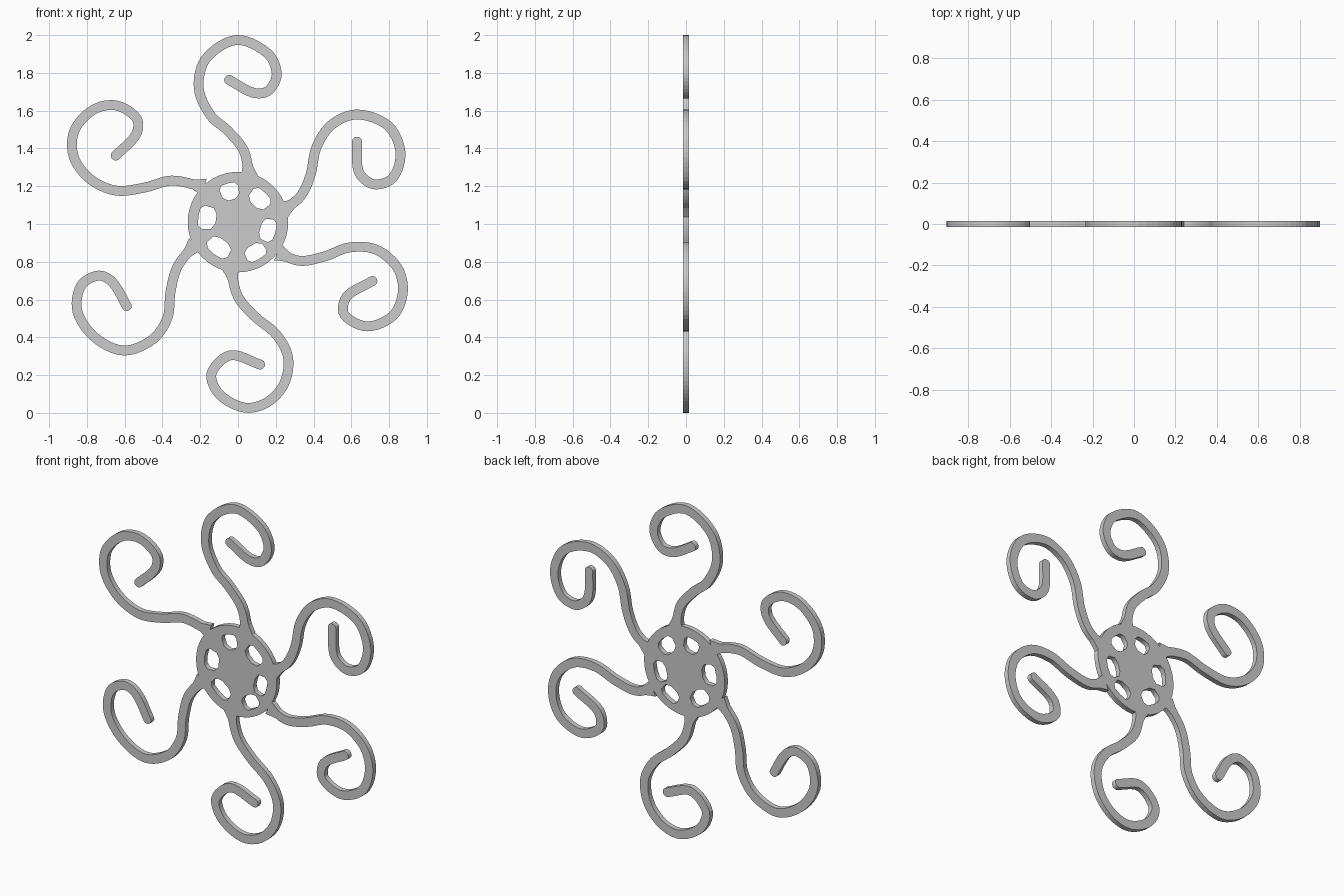
import bpy, bmesh, math
from mathutils import Vector
from mathutils.geometry import interpolate_bezier

if "Cube" in bpy.data.objects:
    bpy.data.objects.remove(bpy.data.objects["Cube"])

HALF_T = 0.015          # half thickness (y)
HALF_W = 0.026          # half width of an arm
HUB = Vector((0.0, 1.01))


def smooth_path(points, steps=6):
    """Curve through the points with chord-scaled tangents."""
    p = [Vector(q) for q in points]
    n = len(p)
    tan = []
    for i in range(n):
        a, b = p[max(i - 1, 0)], p[min(i + 1, n - 1)]
        span = (p[i] - a).length + (b - p[i]).length
        tan.append((b - a) / span)
    path = [p[0]]
    for i in range(n - 1):
        d = (p[i + 1] - p[i]).length / 3
        path += interpolate_bezier(p[i], p[i] + tan[i] * d,
                                   p[i + 1] - tan[i + 1] * d, p[i + 1], steps + 1)[1:]
    return [Vector(q[:2]) for q in path]


def scroll_arm(name, points):
    """Flat strip along the path, flared at the hub and rounded at the tip."""
    path = smooth_path(points)
    rows, dist = [], 0.0
    for i, c in enumerate(path):
        t = (path[min(i + 1, len(path) - 1)] - path[max(i - 1, 0)]).normalized()
        if i:
            dist += (c - path[i - 1]).length
        rows.append((c, t, HALF_W + 0.02 * max(0.0, 1 - dist / 0.06)))
    c, t, w = rows[-1]
    for a in (30, 60, 80):
        a = math.radians(a)
        rows.append((c + t * 0.022 * math.sin(a), t, w * math.cos(a)))

    bm = bmesh.new()
    rings = []
    for c, t, w in rows:
        side = Vector((-t.y, t.x)) * w
        rings.append([bm.verts.new((q.x, y, q.y)) for q, y in (
            (c + side, -HALF_T), (c - side, -HALF_T),
            (c - side, HALF_T), (c + side, HALF_T))])
    for r0, r1 in zip(rings, rings[1:]):
        for k in range(4):
            j = (k + 1) % 4
            bm.faces.new((r0[k], r0[j], r1[j], r1[k]))
    bm.faces.new(rings[0])
    bm.faces.new(rings[-1])
    bmesh.ops.recalc_face_normals(bm, faces=bm.faces)
    mesh = bpy.data.meshes.new(name)
    bm.to_mesh(mesh)
    bm.free()
    bpy.context.collection.objects.link(bpy.data.objects.new(name, mesh))


def polar(angle, radius):
    a = math.radians(angle)
    return radius * math.cos(a), radius * math.sin(a)


def window(mid, half, r_in, r_out):
    """Six-sided opening with clipped corners between two spokes."""
    return [polar(mid + half * f, r_in + (r_out - r_in) * g) for f, g in (
        (-0.6, 0.0), (0.6, 0.0), (1.15, 0.3), (1.0, 0.8), (0.65, 1.0),
        (0.0, 1.0), (-0.65, 1.0), (-1.0, 0.8), (-1.15, 0.3))]


# Pierced hub disc: a filled outline with six openings
curve = bpy.data.curves.new("hub", 'CURVE')
curve.dimensions = '2D'
curve.fill_mode = 'BOTH'
curve.extrude = HALF_T
outlines = [[polar(i * 7.5, 0.266) for i in range(48)]]
for args in ((105, 15, 0.125, 0.212), (47, 18, 0.125, 0.212),
             (-15, 19, 0.125, 0.205), (-60, 16, 0.145, 0.225),
             (-127, 20, 0.125, 0.212), (172, 19, 0.12, 0.212)):
    outlines.append(window(*args))
for pts in outlines:
    s = curve.splines.new('POLY')
    s.points.add(len(pts) - 1)
    for sp, (x, y) in zip(s.points, pts):
        sp.co = (x, y, 0, 1)
    s.use_cyclic_u = True
hub = bpy.data.objects.new("hub", curve)
hub.location = (HUB.x, 0, HUB.y)
hub.rotation_euler = (math.pi / 2, 0, 0)
bpy.context.collection.objects.link(hub)
bpy.context.view_layer.objects.active = hub
hub.select_set(True)
bpy.ops.object.convert(target='MESH')

# Six hand-shaped scroll arms, each a centre line in (x, z)
scroll_arm("arm_top", [
    (.06, 1.25), (.03, 1.39), (-.055, 1.495), (-.145, 1.575), (-.208, 1.72), (-.17, 1.875),
    (-.01, 1.974), (.155, 1.905), (.205, 1.795), (.16, 1.705), (.08, 1.695), (-.05, 1.765)])
scroll_arm("arm_upper_right", [
    (.235, 1.07), (.33, 1.145), (.383, 1.257), (.415, 1.405), (.495, 1.525), (.63, 1.58),
    (.795, 1.52), (.86, 1.38), (.82, 1.245), (.72, 1.21), (.64, 1.275), (.63, 1.44)])
scroll_arm("arm_lower_right", [
    (.21, .85), (.325, .805), (.457, .828), (.59, .876), (.73, .865), (.843, .77),
    (.873, .643), (.822, .516), (.684, .458), (.563, .52), (.575, .615), (.715, .70)])
scroll_arm("arm_bottom", [
    (-.04, .77), (0, .616), (.09, .51), (.203, .415), (.265, .294), (.245, .156),
    (.155, .056), (.034, .028), (-.10, .10), (-.14, .21), (-.04, .305), (.12, .255)])
scroll_arm("arm_lower_left", [
    (-.225, .895), (-.32, .775), (-.357, .643), (-.373, .505), (-.452, .389), (-.605, .33),
    (-.758, .40), (-.85, .537), (-.83, .675), (-.737, .727), (-.663, .69), (-.587, .562)])
scroll_arm("arm_upper_left", [
    (-.177, 1.195), (-.351, 1.23), (-.494, 1.193), (-.647, 1.177), (-.785, 1.24), (-.87, 1.357),
    (-.866, 1.495), (-.764, 1.606), (-.642, 1.627), (-.536, 1.558), (-.54, 1.473), (-.65, 1.36)])
